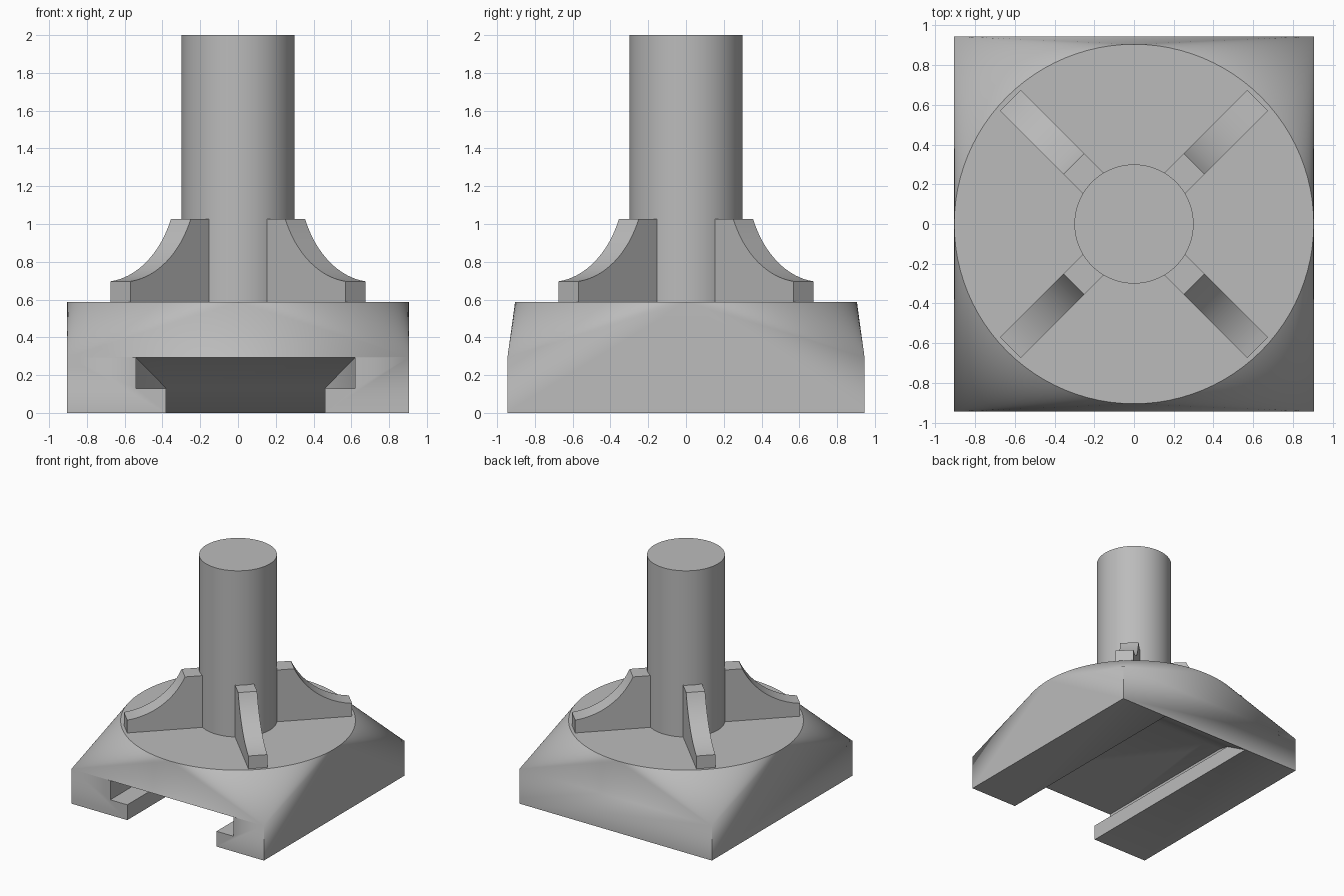
import bpy, bmesh, math

cube = bpy.data.objects.get("Cube")
if cube:
    bpy.data.objects.remove(cube, do_unlink=True)

gray = bpy.data.materials.new("plain_gray")
gray.use_nodes = True
color = (0.5, 0.5, 0.5, 1)
gray.diffuse_color = color
gray.node_tree.nodes["Principled BSDF"].inputs["Base Color"].default_value = color

HALF_X, HALF_Y = 0.905, 0.945
BLOCK_TOP, DECK = 0.295, 0.587
SLOT_LEFT, SLOT_RIGHT = -0.38, 0.46
LIP_TOP, CEILING, UNDERCUT = 0.13, 0.293, 0.16


def add_object(name, bm):
    bmesh.ops.recalc_face_normals(bm, faces=bm.faces)
    mesh = bpy.data.meshes.new(name)
    bm.to_mesh(mesh)
    bm.free()
    mesh.materials.append(gray)
    obj = bpy.data.objects.new(name, mesh)
    bpy.context.collection.objects.link(obj)
    return obj


def hull(name, points):
    bm = bmesh.new()
    for p in points:
        bm.verts.new(p)
    bmesh.ops.convex_hull(bm, input=bm.verts)
    bmesh.ops.dissolve_limit(bm, angle_limit=0.001, verts=bm.verts, edges=bm.edges)
    return add_object(name, bm)


def activate(obj):
    bpy.ops.object.select_all(action='DESELECT')
    obj.select_set(True)
    bpy.context.view_layer.objects.active = obj


def cut(target, cutter):
    mod = target.modifiers.new("cut", 'BOOLEAN')
    mod.operation = 'DIFFERENCE'
    mod.solver = 'EXACT'
    mod.object = cutter
    activate(target)
    bpy.ops.object.modifier_apply(modifier=mod.name)
    bpy.data.objects.remove(cutter, do_unlink=True)


def smooth(obj):
    activate(obj)
    bpy.ops.object.shade_smooth_by_angle(angle=math.radians(30))


# Base: rectangular block blending up into a round deck
corners = [(x, y, z) for x in (-HALF_X, HALF_X) for y in (-HALF_Y, HALF_Y)
           for z in (0, BLOCK_TOP)]
SIDES = 96
rim = [(HALF_X * math.cos(math.tau * i / SIDES), HALF_X * math.sin(math.tau * i / SIDES), DECK)
       for i in range(SIDES)]
base = hull("base", corners + rim)

# Slot: the ceiling slopes down to nothing at the back edge
slope = math.tan(math.radians(30))


def slope_y(z):
    return HALF_Y - 0.003 - z / slope


profile = [(-1, -0.05), (-1, CEILING), (slope_y(CEILING), CEILING), (slope_y(-0.05), -0.05)]
channel = hull("channel_cutter", [(x, y, z) for x in (SLOT_LEFT, SLOT_RIGHT) for y, z in profile])

# Undercut: wider upper part that narrows along the sloping ceiling
wide = (SLOT_LEFT - UNDERCUT, SLOT_RIGHT + UNDERCUT)
points = [(x, y, z) for x in wide for y in (-1, slope_y(CEILING)) for z in (LIP_TOP, CEILING)]
points += [(x, slope_y(LIP_TOP), LIP_TOP) for x in (SLOT_LEFT, SLOT_RIGHT)]
undercut = hull("undercut_cutter", points)
for cutter in (channel, undercut):
    cutter.hide_render = True
    cut(base, cutter)
smooth(base)

# Post
bpy.ops.mesh.primitive_cylinder_add(vertices=64, radius=0.3, depth=1.5, location=(0, 0, 1.25))
post = bpy.context.object
post.name = "post"
post.data.materials.append(gray)
smooth(post)

# Four diagonal ribs with a concave upper edge
RIB_HALF, RIB_TOP = 0.074, 1.027
arc_x, arc_z, arc_r = 0.94, 1.253, 0.56
start = math.atan2(RIB_TOP - arc_z, 0.428 - arc_x) % math.tau
end = math.atan2(0.695 - arc_z, 0.88 - arc_x) % math.tau
STEPS = 16
outline = [(0.25, DECK - 0.02), (0.25, RIB_TOP)]
for i in range(STEPS + 1):
    a = start + (end - start) * i / STEPS
    outline.append((arc_x + arc_r * math.cos(a), arc_z + arc_r * math.sin(a)))
outline.append((0.88, DECK - 0.02))

for label, degrees in (("back_left", 45), ("back_right", 135),
                       ("front_right", 225), ("front_left", 315)):
    bm = bmesh.new()
    face = bm.faces.new([bm.verts.new((r, -RIB_HALF, z)) for r, z in outline])
    ext = bmesh.ops.extrude_face_region(bm, geom=[face])
    moved = [v for v in ext["geom"] if isinstance(v, bmesh.types.BMVert)]
    bmesh.ops.translate(bm, verts=moved, vec=(0, 2 * RIB_HALF, 0))
    rib = add_object(label + "_rib", bm)
    rib.rotation_euler.z = math.radians(degrees)
    smooth(rib)
